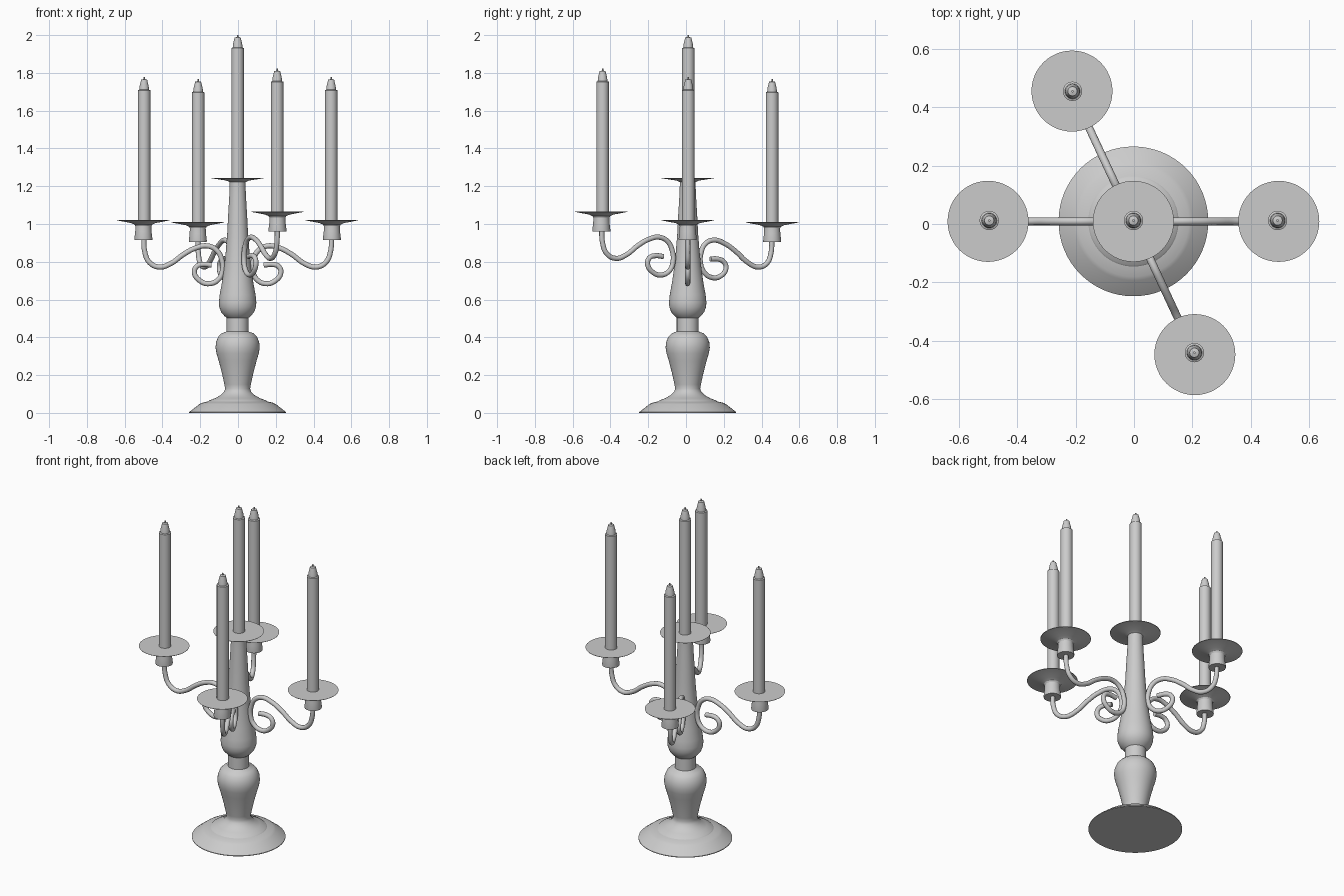
import bpy, bmesh, math
from mathutils import Vector

if "Cube" in bpy.data.objects:
    bpy.data.objects.remove(bpy.data.objects["Cube"])

CX, CY = -0.002, 0.009  # axis of the column


def smooth(obj):
    bpy.ops.object.select_all(action='DESELECT')
    obj.select_set(True)
    bpy.context.view_layer.objects.active = obj
    bpy.ops.object.shade_smooth_by_angle(angle=math.radians(32))


def lathe(name, profile, loc, steps=48):
    """Revolve a list of (radius, height) points around z."""
    bm = bmesh.new()
    vs = [bm.verts.new((r, 0, z)) for r, z in profile]
    es = [bm.edges.new(p) for p in zip(vs, vs[1:])]
    bmesh.ops.spin(bm, geom=vs + es, cent=(0, 0, 0), axis=(0, 0, 1),
                   angle=2 * math.pi, steps=steps)
    bmesh.ops.remove_doubles(bm, verts=bm.verts, dist=1e-5)
    bmesh.ops.recalc_face_normals(bm, faces=bm.faces)
    me = bpy.data.meshes.new(name)
    bm.to_mesh(me)
    bm.free()
    obj = bpy.data.objects.new(name, me)
    obj.location = loc
    bpy.context.collection.objects.link(obj)
    smooth(obj)
    return obj


def tube(name, points, radius):
    """Sweep a round section along a smooth path."""
    cu = bpy.data.curves.new(name, 'CURVE')
    cu.dimensions = '3D'
    cu.bevel_depth = radius
    cu.bevel_resolution = 4
    cu.resolution_u = 6
    cu.use_fill_caps = True
    sp = cu.splines.new('BEZIER')
    sp.bezier_points.add(len(points) - 1)
    for bp, p in zip(sp.bezier_points, points):
        bp.co = p
        bp.handle_left_type = bp.handle_right_type = 'AUTO'
    obj = bpy.data.objects.new(name, cu)
    bpy.context.collection.objects.link(obj)
    bpy.ops.object.select_all(action='DESELECT')
    obj.select_set(True)
    bpy.context.view_layer.objects.active = obj
    bpy.ops.object.convert(target='MESH')
    smooth(bpy.context.view_layer.objects.active)


# Column with foot, two bulbs, taper and top drip plate
COLUMN = [(0, 0), (.257, 0), (.257, .004), (.203, .046), (.19, .053),
          (.155, .061), (.15, .066), (.118, .078), (.09, .094), (.072, .112),
          (.066, .128), (.07, .15), (.083, .21), (.1, .275), (.112, .315),
          (.117, .345), (.114, .375), (.102, .404), (.085, .421), (.06, .43),
          (.058, .432), (.058, .503), (.068, .511), (.087, .533), (.097, .56),
          (.099, .585), (.095, .625), (.083, .69), (.073, .76), (.063, .85),
          (.055, .95), (.05, 1.05), (.044, 1.15), (.042, 1.2), (.042, 1.222),
          (.06, 1.23), (.138, 1.242), (.139, 1.244), (0, 1.244)]
lathe("column", COLUMN, (CX, CY, 0), 64)

# Heights below are relative to the top of the drip plate
HOLDER = [(0, -.106), (.047, -.106), (.048, -.1), (.043, -.06), (.042, -.032),
          (.047, -.024), (.065, -.016), (.138, -.002), (.139, 0), (0, 0)]
CANDLE = [(0, -.01), (.033, -.01), (.033, .687), (.026, .69), (.024, .71),
          (.017, .738), (.016, .743), (.004, .746), (.004, .757), (0, .757)]

# Scroll arm as (distance from axis, height)
ARM = [(.497, .93), (.492, .855), (.467, .797), (.415, .772), (.355, .79),
       (.285, .84), (.222, .873), (.16, .884), (.11, .86), (.084, .81),
       (.08, .755), (.1, .708), (.15, .684), (.2, .7), (.229, .743),
       (.217, .775), (.185, .786), (.138, .782)]

lathe("candle_centre", CANDLE, (CX, CY + .003, 1.244), 32)

# Four arms: name, angle, plate height, lift of the arm, tilt of the arm
for name, deg, top, lift, tilt in [("left", 180, 1.021, 0, 0),
                                   ("right", 0, 1.021, 0, 0),
                                   ("back", 115, 1.01, .05, -.12),
                                   ("front", -65, 1.066, .046, 0)]:
    d = Vector((math.cos(math.radians(deg)), math.sin(math.radians(deg)), 0))
    axis = Vector((CX, CY - (.005 if name in ("back", "front") else 0), 0))
    tube("arm_" + name,
         [axis + d * r + Vector((0, 0, z + lift + tilt * r)) for r, z in ARM],
         .0135)
    lathe("holder_" + name, HOLDER, axis + d * .499 + Vector((0, 0, top)))
    lathe("candle_" + name, CANDLE, axis + d * .495 + Vector((0, .003, top)), 32)
